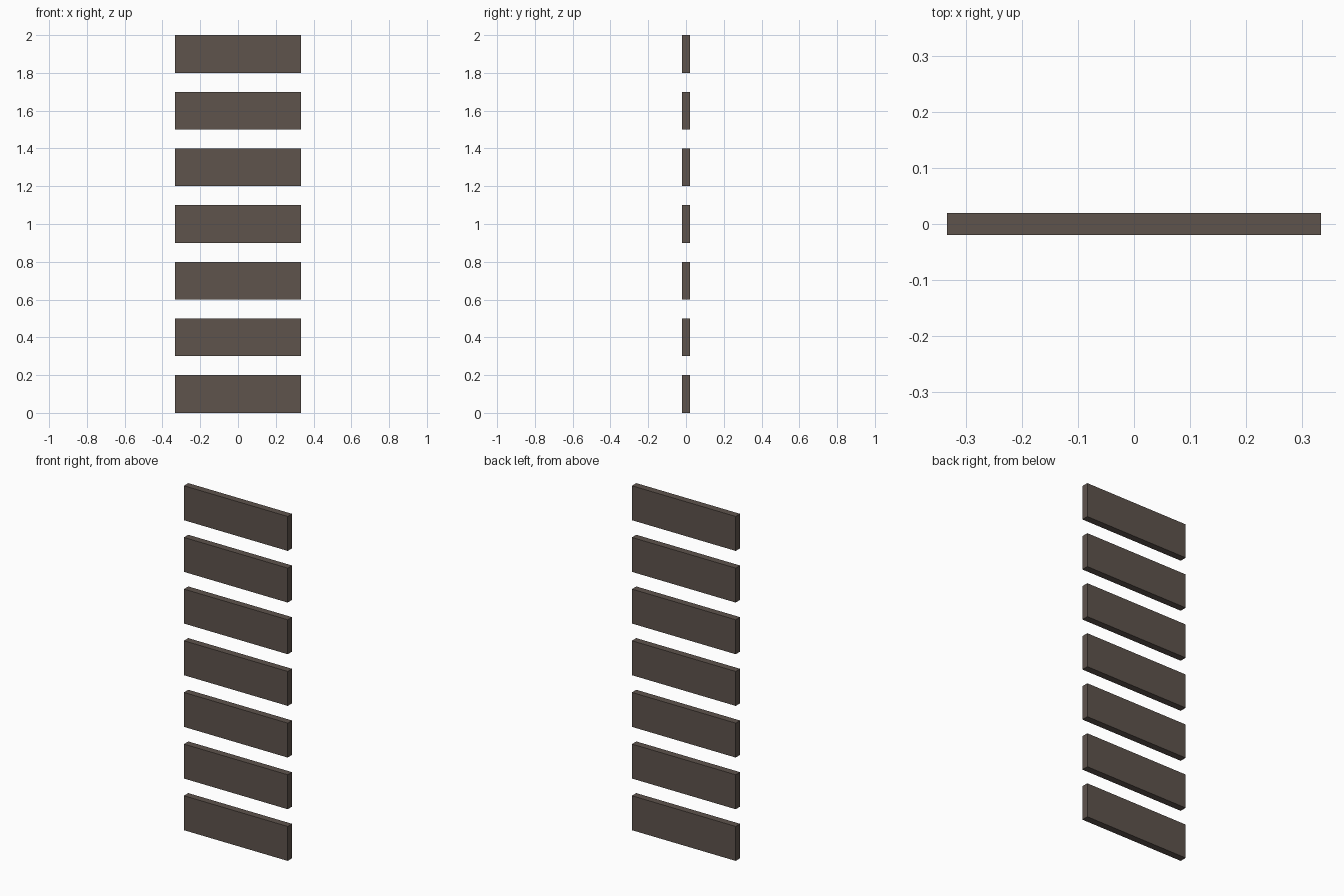
import bpy

if "Cube" in bpy.data.objects:
    bpy.data.objects.remove(bpy.data.objects["Cube"])

# Weathered dark wood
wood = bpy.data.materials.new("dark_brown_wood")
wood.diffuse_color = (0.112, 0.087, 0.073, 1.0)
wood.use_nodes = True
wood.node_tree.nodes["Principled BSDF"].inputs["Base Color"].default_value = wood.diffuse_color

COUNT = 7
WIDTH, DEPTH, HEIGHT = 0.6667, 0.04, 0.2
SPACING = 0.3


def add_plank(index):
    bpy.ops.mesh.primitive_cube_add(size=1, location=(0, 0, HEIGHT / 2 + index * SPACING))
    plank = bpy.context.object
    plank.name = f"plank_{index + 1}"
    plank.scale = (WIDTH, DEPTH, HEIGHT)
    bpy.ops.object.transform_apply(location=False, rotation=False, scale=True)
    plank.data.materials.append(wood)


# Evenly spaced stack of horizontal planks
for i in range(COUNT):
    add_plank(i)
